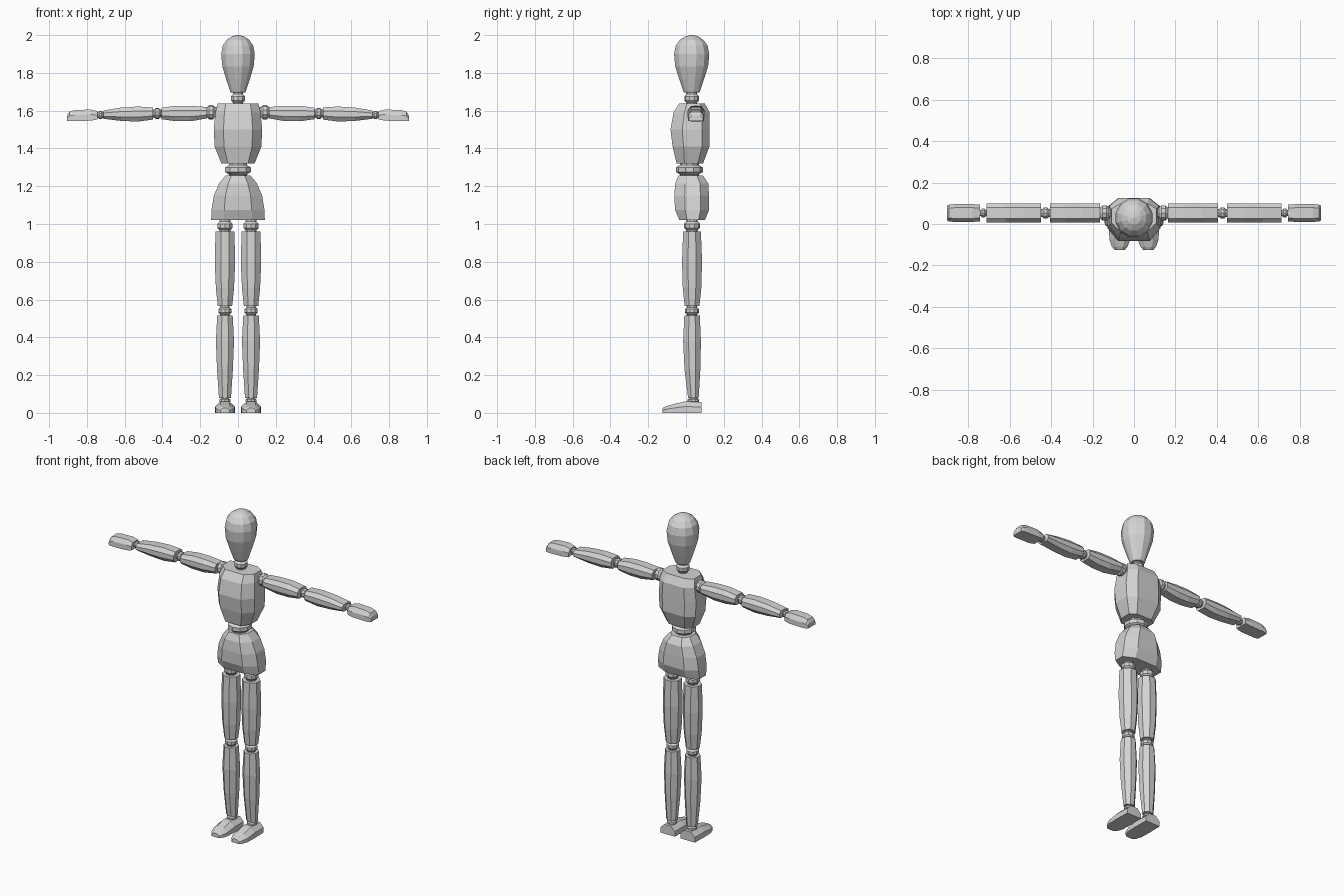
import bpy, bmesh, math
from mathutils import Vector

if "Cube" in bpy.data.objects:
    bpy.data.objects.remove(bpy.data.objects["Cube"])

mat = bpy.data.materials.new("pale_grey")
mat.diffuse_color = (0.66, 0.66, 0.66, 1)
mat.use_nodes = True
mat.node_tree.nodes["Principled BSDF"].inputs["Base Color"].default_value = mat.diffuse_color

# maps (a, b, along) to x, y, z for each loft axis
AXES = {'x': lambda a, b, t: Vector((t, a, b)),
        'y': lambda a, b, t: Vector((a, t, b)),
        'z': lambda a, b, t: Vector((a, b, t))}


def skin(name, rings):
    """Bridge equal-length rings of points, cap both ends."""
    bm = bmesh.new()
    loops = [[bm.verts.new(p) for p in r] for r in rings]
    n = len(loops[0])
    for lo, hi in zip(loops, loops[1:]):
        for i in range(n):
            bm.faces.new((lo[i], lo[(i + 1) % n], hi[(i + 1) % n], hi[i]))
    bm.faces.new(loops[0][::-1])
    bm.faces.new(loops[-1])
    bmesh.ops.remove_doubles(bm, verts=bm.verts, dist=0.0004)
    bmesh.ops.recalc_face_normals(bm, faces=bm.faces)
    me = bpy.data.meshes.new(name)
    bm.to_mesh(me)
    bm.free()
    me.materials.append(mat)
    ob = bpy.data.objects.new(name, me)
    bpy.context.collection.objects.link(ob)
    return ob


def block(name, axis, sections, low=0.3, high=0.3, side=0.3):
    """Loft of chamfered rectangles: (along, a0, a1, b0, b1)."""
    rings = []
    for t, a0, a1, b0, b1 in sections:
        ca = side * (a1 - a0)
        cl, ch = low * (b1 - b0), high * (b1 - b0)
        al = ca if low else 0
        pts = [(a0 + al, b0), (a1 - al, b0), (a1, b0 + cl), (a1, b1 - ch),
               (a1 - ca, b1), (a0 + ca, b1), (a0, b1 - ch), (a0, b0 + cl)]
        rings.append([AXES[axis](a, b, t) for a, b in pts])
    return skin(name, rings)


def lathe(name, axis, ca, cb, profile, sides=10, stretch=1.0):
    """Turned shape: profile of (along, radius)."""
    rings = []
    for t, r in profile:
        ang = [2 * math.pi * (i + 0.5) / sides for i in range(sides)]
        rings.append([AXES[axis](ca + r * math.cos(q), cb + stretch * r * math.sin(q), t)
                      for q in ang])
    return skin(name, rings)


def joint(name, axis, ca, cb, t0, t1, r):
    """Ball with short stubs at both ends."""
    d = t1 - t0
    return lathe(name, axis, ca, cb,
                 [(t0 - 0.01 * (1 if d > 0 else -1), 0.68 * r), (t0 + 0.12 * d, 0.72 * r),
                  (t0 + 0.32 * d, r), (t0 + 0.68 * d, r),
                  (t0 + 0.88 * d, 0.72 * r), (t1 + 0.01 * (1 if d > 0 else -1), 0.68 * r)])


# head and neck
lathe("head", 'z', 0, 0.03,
      [(1.695, 0.039), (1.705, 0.044), (1.77, 0.066), (1.835, 0.086), (1.90, 0.092),
       (1.945, 0.083), (1.975, 0.061), (1.993, 0.033), (2.0, 0.006)], 12, 1.05)
joint("neck", 'z', 0, 0.03, 1.635, 1.695, 0.039)

# torso, waist and pelvis
block("chest", 'z',
      [(1.32, -0.088, 0.088, -0.05, 0.09), (1.41, -0.124, 0.124, -0.071, 0.124),
       (1.50, -0.128, 0.128, -0.082, 0.125), (1.59, -0.120, 0.120, -0.066, 0.125),
       (1.637, -0.108, 0.108, -0.036, 0.10)], low=0.3, high=0.2, side=0.2)
joint("waist", 'z', 0, 0.018, 1.255, 1.32, 0.071)
block("pelvis", 'z',
      [(1.02, -0.142, 0.142, -0.035, 0.10), (1.075, -0.140, 0.140, -0.058, 0.122),
       (1.15, -0.128, 0.128, -0.062, 0.122), (1.215, -0.100, 0.100, -0.057, 0.118),
       (1.257, -0.066, 0.066, -0.04, 0.09)], low=0.3, high=0.25, side=0.24)


def box(t, ca, ha, cb, hb):
    return (t, ca - ha, ca + ha, cb - hb, cb + hb)


for s, tag in ((-1, "left"), (1, "right")):
    lx, ly = s * 0.069, 0.032
    # leg
    joint(tag + "_hip", 'z', lx, ly, 0.96, 1.02, 0.042)
    block(tag + "_thigh", 'z',
          [box(0.565, lx, 0.038, ly, 0.039), box(0.66, lx, 0.048, ly, 0.049),
           box(0.80, lx, 0.054, ly, 0.053), box(0.96, lx, 0.050, ly, 0.047)])
    joint(tag + "_knee", 'z', lx, ly, 0.515, 0.565, 0.037)
    block(tag + "_shin", 'z',
          [box(0.08, lx, 0.032, 0.039, 0.028), box(0.23, lx, 0.042, 0.034, 0.042),
           box(0.38, lx, 0.048, ly, 0.047), box(0.515, lx, 0.041, ly, 0.041)])
    joint(tag + "_ankle", 'z', lx, 0.039, 0.05, 0.08, 0.03)
    block(tag + "_foot", 'y',
          [(0.083, lx - 0.050, lx + 0.050, 0, 0.058), (-0.01, lx - 0.052, lx + 0.052, 0, 0.06),
           (-0.075, lx - 0.050, lx + 0.050, 0, 0.044), (-0.11, lx - 0.038, lx + 0.038, 0, 0.033),
           (-0.125, lx - 0.024, lx + 0.024, 0, 0.025)], low=0, high=0.45, side=0.27)
    # arm
    ay, az = 0.053, 1.585
    joint(tag + "_shoulder", 'x', ay, az + 0.007, s * 0.115, s * 0.17, 0.038)
    block(tag + "_upper_arm", 'x',
          [box(s * 0.165, ay, 0.045, az + 0.004, 0.030), box(s * 0.25, ay, 0.045, az, 0.041),
           box(s * 0.33, ay, 0.045, az, 0.041), box(s * 0.405, ay, 0.045, az, 0.030)], side=0.2)
    joint(tag + "_elbow", 'x', ay, az, s * 0.405, s * 0.45, 0.028)
    block(tag + "_forearm", 'x',
          [box(s * 0.45, ay, 0.045, az, 0.032), box(s * 0.53, ay, 0.045, az - 0.003, 0.040),
           box(s * 0.62, ay, 0.045, az - 0.004, 0.035), box(s * 0.712, ay, 0.045, az - 0.006, 0.022)],
          side=0.2)
    joint(tag + "_wrist", 'x', ay, az - 0.008, s * 0.712, s * 0.745, 0.022)
    block(tag + "_hand", 'x',
          [(s * 0.745, ay - 0.040, ay + 0.040, 1.553, 1.597),
           (s * 0.78, ay - 0.043, ay + 0.043, 1.547, 1.606),
           (s * 0.865, ay - 0.043, ay + 0.043, 1.545, 1.603),
           (s * 0.893, ay - 0.041, ay + 0.041, 1.545, 1.594),
           (s * 0.904, ay - 0.036, ay + 0.036, 1.546, 1.575)], low=0, high=0.45, side=0.2)
